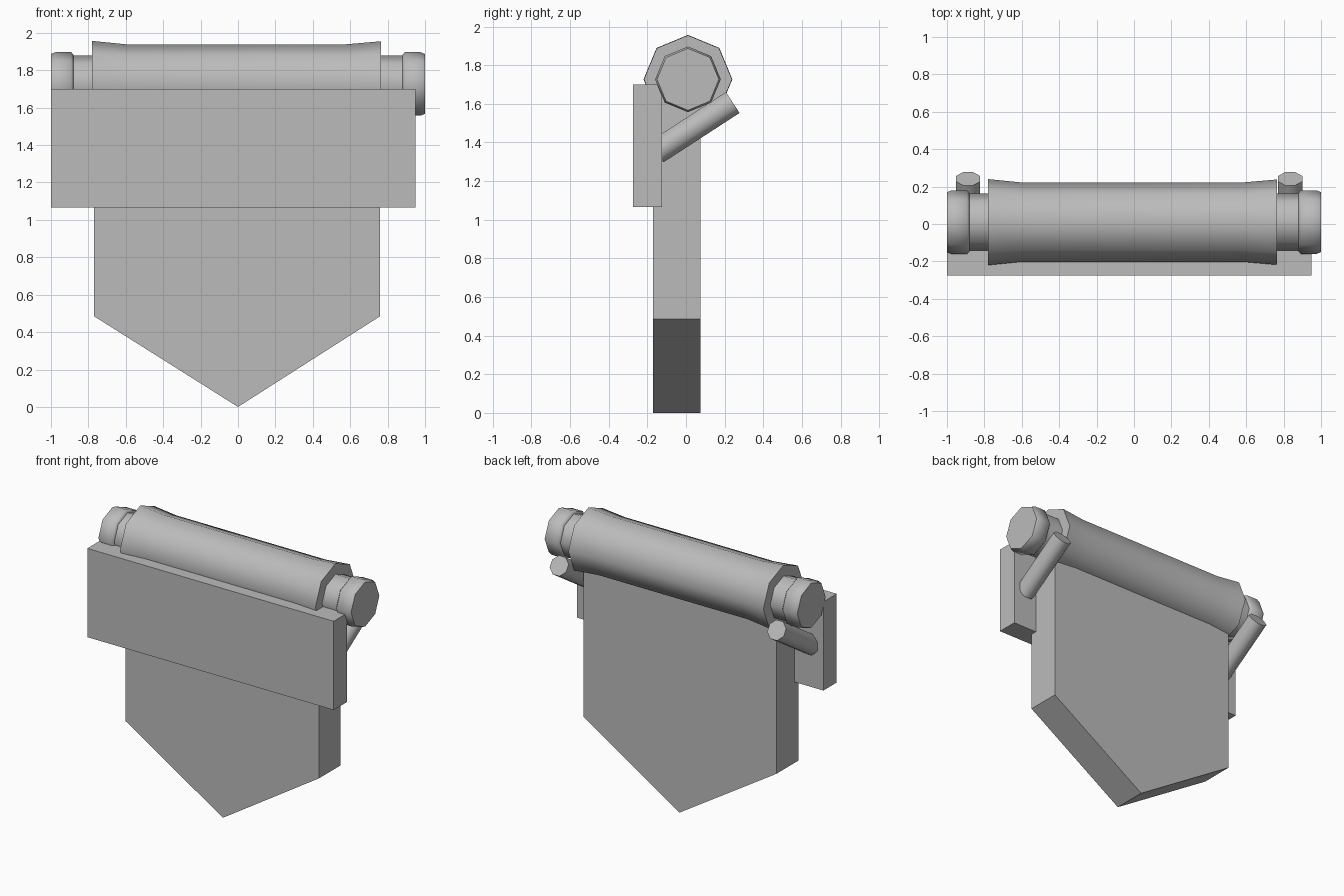
import bpy, bmesh, math
from mathutils import Matrix, Vector

old = bpy.data.objects.get("Cube")
if old:
    bpy.data.objects.remove(old, do_unlink=True)

# Single plain grey material
grey = bpy.data.materials.new("grey")
grey.use_nodes = True
GREY = (0.5, 0.5, 0.5, 1)
grey.diffuse_color = GREY
grey.node_tree.nodes["Principled BSDF"].inputs["Base Color"].default_value = GREY


def finish(name, bm):
    bmesh.ops.recalc_face_normals(bm, faces=bm.faces)
    mesh = bpy.data.meshes.new(name)
    bm.to_mesh(mesh)
    bm.free()
    mesh.materials.append(grey)
    ob = bpy.data.objects.new(name, mesh)
    bpy.context.collection.objects.link(ob)
    bpy.ops.object.select_all(action='DESELECT')
    ob.select_set(True)
    bpy.context.view_layer.objects.active = ob
    bpy.ops.object.shade_smooth_by_angle(angle=math.radians(50))
    return ob


def lathe(name, start, axis, rings, sides=8, turn=0.0):
    """Closed tube along an axis; rings are (distance, radius)."""
    axis = Vector(axis).normalized()
    side = Vector((0, 1, 0)) if abs(axis.x) > 0.5 else Vector((1, 0, 0))
    up = axis.cross(side)
    bm = bmesh.new()
    loops = []
    for d, r in rings:
        loop = []
        for i in range(sides):
            a = 2 * math.pi * i / sides + turn
            loop.append(bm.verts.new(Vector(start) + axis * d
                                     + (side * math.cos(a) + up * math.sin(a)) * r))
        loops.append(loop)
    for a, b in zip(loops, loops[1:]):
        for i in range(sides):
            j = (i + 1) % sides
            bm.faces.new((a[i], a[j], b[j], b[i]))
    bm.faces.new(loops[0])
    bm.faces.new(loops[-1])
    return finish(name, bm)


def slab(name, outline, y_front, y_back):
    """Flat outline in x, z given thickness along y."""
    bm = bmesh.new()
    face = bm.faces.new([bm.verts.new((x, y_front, z)) for x, z in outline])
    out = bmesh.ops.extrude_face_region(bm, geom=[face])
    moved = [v for v in out["geom"] if isinstance(v, bmesh.types.BMVert)]
    bmesh.ops.translate(bm, verts=moved, vec=(0, y_back - y_front, 0))
    return finish(name, bm)


AXIS_Y, AXIS_Z = 0.01, 1.727

# Pointed hanging cloth
slab("banner_cloth", [(-0.77, 1.7), (-0.77, 0.485), (0, 0), (0.76, 0.485), (0.76, 1.7)],
     -0.17, 0.075)

# Wide board across the front
slab("front_board", [(-1.0, 1.065), (0.95, 1.065), (0.95, 1.70), (-1.0, 1.70)],
     -0.275, -0.125)

# Rolled cloth with flared ends, around the crossbar
lathe("cloth_roll", (0, AXIS_Y, AXIS_Z), (1, 0, 0),
      [(-0.78, 0.23), (-0.6, 0.212), (0.58, 0.212), (0.765, 0.228)])
lathe("crossbar", (0, AXIS_Y, AXIS_Z), (1, 0, 0), [(-0.9, 0.152), (0.9, 0.152)])

# Bar end caps and slanted pegs holding the board
for s, side, peg_x in ((1, "left", 0.835), (-1, "right", -0.887)):
    lathe(side + "_end_cap", (0, AXIS_Y, AXIS_Z), (s, 0, 0),
          [(0.88, 0.155), (0.892, 0.17), (0.975, 0.17), (1.0, 0.16)])
    lathe(side + "_peg", (peg_x, 0.242, 1.607), (0, -0.84, -0.545),
          [(0, 0.07), (0.47, 0.07)], turn=math.pi / 8)
